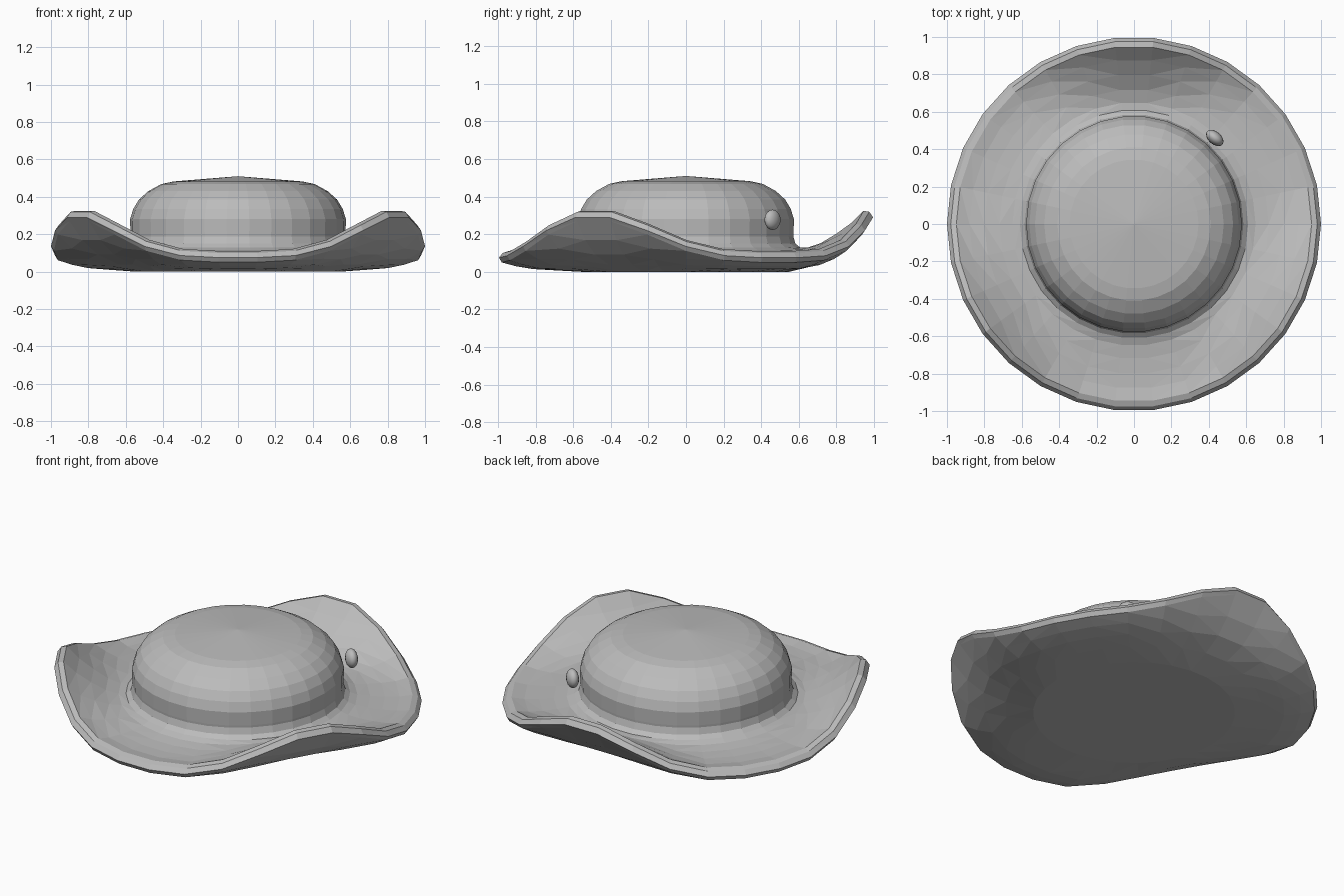
import bpy, bmesh, math
from mathutils import Matrix

cube = bpy.data.objects.get("Cube")
if cube:
    bpy.data.objects.remove(cube, do_unlink=True)

SEGMENTS = 30

grey = bpy.data.materials.new("felt grey")
grey.use_nodes = True
colour = (0.5, 0.5, 0.5, 1)
grey.diffuse_color = colour
grey.node_tree.nodes["Principled BSDF"].inputs["Base Color"].default_value = colour


def finish(name, bm):
    bmesh.ops.recalc_face_normals(bm, faces=bm.faces)
    mesh = bpy.data.meshes.new(name)
    bm.to_mesh(mesh)
    bm.free()
    mesh.materials.append(grey)
    obj = bpy.data.objects.new(name, mesh)
    bpy.context.collection.objects.link(obj)
    return obj


def lift(angle):
    """1 at the three turned-up points, 0 halfway between them."""
    wave = (1 + math.cos(3 * (angle - math.pi / 2))) / 2
    return wave ** 1.9


def loft(bm, profile):
    """Rings of (radius, height between the points, height at the points)."""
    rings = []
    for radius, low, high in profile:
        ring = []
        for i in range(SEGMENTS):
            a = math.tau * i / SEGMENTS
            z = low + (high - low) * lift(a)
            ring.append(bm.verts.new((radius * math.cos(a), radius * math.sin(a), z)))
        rings.append(ring)
    for inner, outer in zip(rings, rings[1:]):
        for i in range(SEGMENTS):
            j = (i + 1) % SEGMENTS
            bm.faces.new((inner[i], outer[i], outer[j], inner[j]))
    return rings


# Brim: upper surface, rolled rim, underside and flat base
bm = bmesh.new()
rings = loft(bm, [
    (0.57, 0.20, 0.20), (0.585, 0.15, 0.15), (0.61, 0.13, 0.13),
    (0.65, 0.115, 0.13), (0.72, 0.105, 0.155), (0.80, 0.10, 0.205),
    (0.88, 0.10, 0.265), (0.95, 0.11, 0.335), (0.98, 0.10, 0.33),
    (1.0, 0.075, 0.30), (0.985, 0.05, 0.28), (0.91, 0.03, 0.175),
    (0.82, 0.015, 0.095), (0.70, 0.008, 0.04), (0.55, 0, 0)])
bm.faces.new(rings[-1])
bmesh.ops.triangulate(bm, faces=[f for f in bm.faces if len(f.verts) == 4])
finish("brim", bm)

# Crown: rounded side and shallow cone on top
bm = bmesh.new()
rings = loft(bm, [(r, z, z) for r, z in [
    (0.57, 0.14), (0.575, 0.20), (0.577, 0.28), (0.56, 0.335),
    (0.53, 0.385), (0.48, 0.43), (0.41, 0.468), (0.345, 0.482)]])
apex = bm.verts.new((0, 0, 0.51))
top = rings[-1]
for i in range(SEGMENTS):
    bm.faces.new((top[i], top[(i + 1) % SEGMENTS], apex))
crown = finish("crown", bm)

# Button: flattened ball beside the crown at the back left
bm = bmesh.new()
bmesh.ops.create_uvsphere(bm, u_segments=16, v_segments=10, radius=1)
place = (Matrix.Translation((0.432, 0.46, 0.277))
         @ Matrix.Rotation(math.radians(50), 4, "Z")
         @ Matrix.Diagonal((0.034, 0.054, 0.054, 1)))
bm.transform(place)
button = finish("side_button", bm)
for face in button.data.polygons:
    face.use_smooth = True
